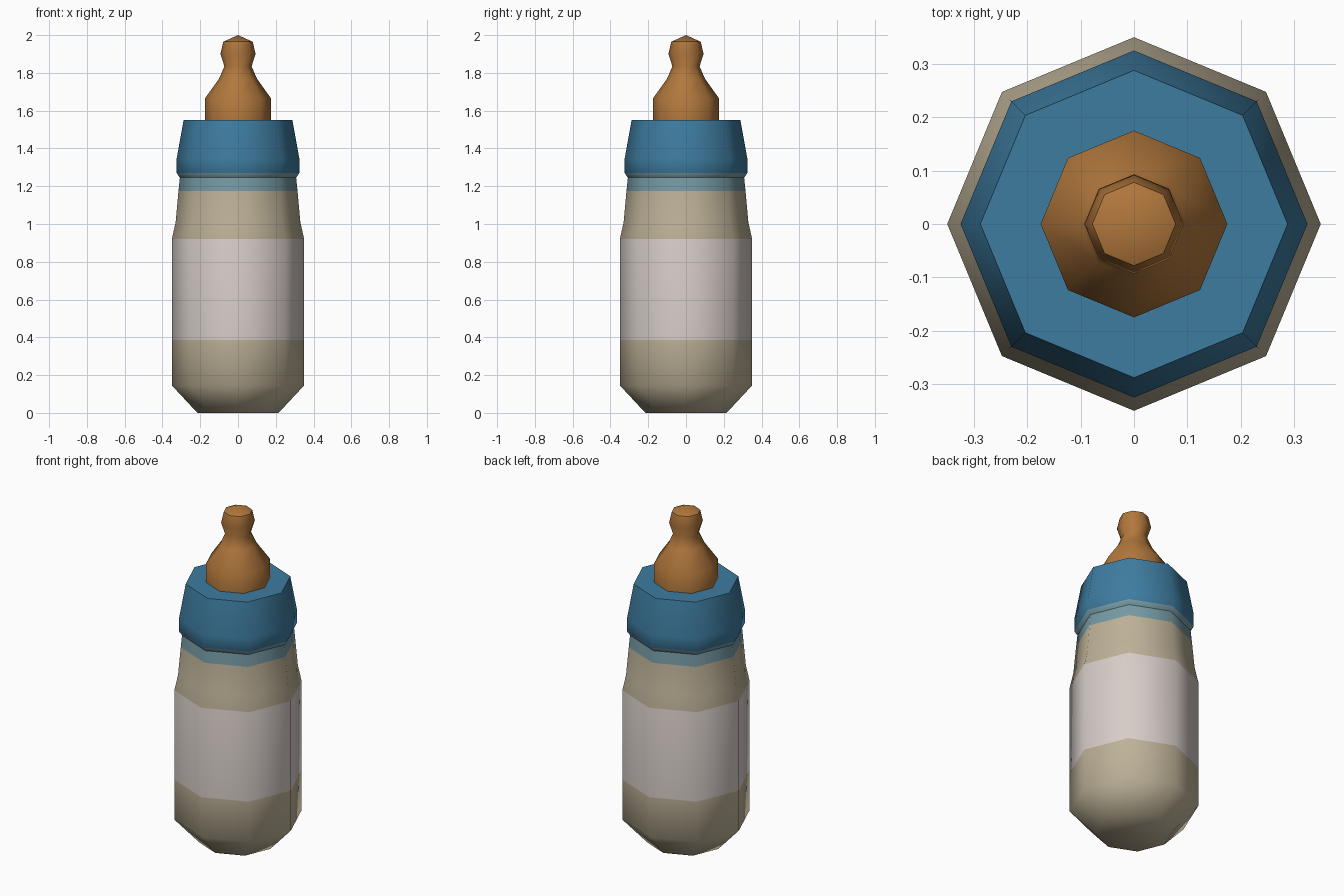
import bpy, bmesh, math

cube = bpy.data.objects.get("Cube")
if cube:
    bpy.data.objects.remove(cube, do_unlink=True)

SIDES = 8


def material(name, rgb):
    mat = bpy.data.materials.new(name)
    mat.use_nodes = True
    color = (*rgb, 1.0)
    mat.diffuse_color = color
    bsdf = next(n for n in mat.node_tree.nodes if n.type == 'BSDF_PRINCIPLED')
    bsdf.inputs["Base Color"].default_value = color
    return mat


beige = material("beige", (0.51, 0.44, 0.31))
off_white = material("off white", (0.68, 0.61, 0.58))
pale_blue = material("pale blue", (0.18, 0.32, 0.37))
blue = material("blue", (0.048, 0.2, 0.35))
amber = material("amber", (0.44, 0.185, 0.045))


def lathe(name, profile, mats, rule=lambda z: 0, cap_bottom=True):
    """Revolve (radius, height) points into an eight-sided solid."""
    bm = bmesh.new()
    rings = []
    for r, z in profile:
        if r == 0:
            rings.append([bm.verts.new((0, 0, z))] * SIDES)
            continue
        ring = []
        for i in range(SIDES):
            a = math.tau * i / SIDES
            ring.append(bm.verts.new((r * math.cos(a), r * math.sin(a), z)))
        rings.append(ring)
    for low, high in zip(rings, rings[1:]):
        for i in range(SIDES):
            j = (i + 1) % SIDES
            corners = dict.fromkeys([low[i], low[j], high[j], high[i]])
            bm.faces.new(list(corners))
    if cap_bottom:
        bm.faces.new(rings[0][::-1])
    if profile[-1][0] > 0:
        bm.faces.new(rings[-1])
    for face in bm.faces:
        face.material_index = rule(face.calc_center_median().z)
    mesh = bpy.data.meshes.new(name)
    bm.to_mesh(mesh)
    bm.free()
    for mat in mats:
        mesh.materials.append(mat)
    obj = bpy.data.objects.new(name, mesh)
    bpy.context.collection.objects.link(obj)
    bpy.ops.object.select_all(action='DESELECT')
    obj.select_set(True)
    bpy.context.view_layer.objects.active = obj
    bpy.ops.object.shade_smooth_by_angle(angle=math.radians(50))
    return obj


def body_band(z):
    if 0.385 < z < 0.92:
        return 1
    return 2 if z > 1.175 else 0


# Bottle with label band and pale neck band
lathe("bottle_body",
      [(0.215, 0), (0.35, 0.145), (0.35, 0.385), (0.35, 0.92),
       (0.33, 1.01), (0.315, 1.175), (0.308, 1.245)],
      [beige, off_white, pale_blue], body_band)

# Screw collar with a pale underside
lathe("collar",
      [(0.308, 1.245), (0.325, 1.27), (0.325, 1.345), (0.288, 1.55)],
      [blue, pale_blue], lambda z: 1 if z < 1.265 else 0, cap_bottom=False)

# Teat
lathe("teat",
      [(0.175, 1.55), (0.175, 1.665), (0.1, 1.77), (0.072, 1.835),
       (0.093, 1.9), (0.078, 1.965), (0, 2.0)],
      [amber], cap_bottom=False)
